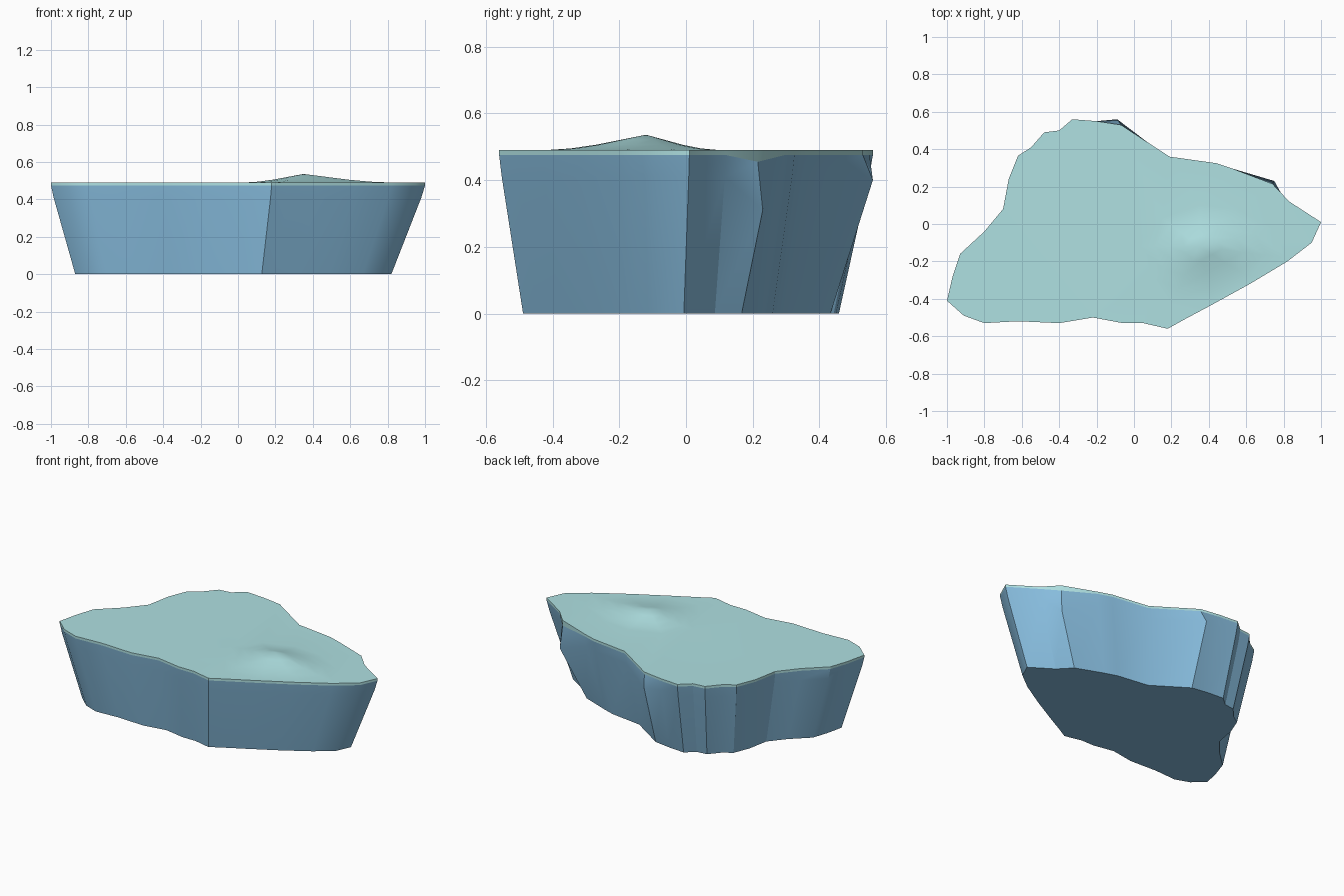
import bpy, bmesh

if "Cube" in bpy.data.objects:
    bpy.data.objects.remove(bpy.data.objects["Cube"])

# Outline of the top, counter-clockwise seen from above
OUTLINE = [(-1, -.41), (-.91, -.49), (-.8, -.53), (-.62, -.52), (-.4, -.53), (-.22, -.5),
           (-.06, -.53), (.05, -.53), (.18, -.56), (.27, -.51), (.42, -.43), (.62, -.32),
           (.82, -.2), (.95, -.1), (1, .01), (.83, .12), (.74, .215), (.53, .295),
           (.44, .325), (.19, .36), (-.07, .53), (-.2, .55), (-.33, .56), (-.4, .5),
           (-.48, .49), (-.55, .41), (-.62, .365), (-.67, .24), (-.7, .08), (-.8, -.04),
           (-.93, -.16), (-.97, -.28)]
# Foot of the low mound
MOUND = [(.03, -.12), (.1, -.29), (.2, -.42), (.42, -.4), (.62, -.29), (.82, -.18),
         (.75, -.03), (.55, .08), (.35, .1), (.15, .03)]
PEAK = (.35, -.12)


def ring(bm, scale, z, special=None):
    """Outline shrunk toward the base centre, with optional displaced corners."""
    shift = (1 - scale) / .155
    pts = [(x * scale - .025 * shift, y * scale - .015 * shift, z) for x, y in OUTLINE]
    for i, p in (special or {}).items():
        pts[i] = p
    return [bm.verts.new(p) for p in pts]


def bridge(bm, a, b):
    n = len(a)
    for i in range(n):
        j = (i + 1) % n
        bm.faces.new((a[i], a[j], b[j], b[i]))


def finish(bm, name, color):
    bm.normal_update()
    mesh = bpy.data.meshes.new(name)
    bm.to_mesh(mesh)
    bm.free()
    obj = bpy.data.objects.new(name, mesh)
    bpy.context.collection.objects.link(obj)
    mat = bpy.data.materials.new(name)
    mat.diffuse_color = color
    mat.use_nodes = True
    mat.node_tree.nodes["Principled BSDF"].inputs["Base Color"].default_value = mat.diffuse_color
    mesh.materials.append(mat)
    bpy.ops.object.select_all(action='DESELECT')
    obj.select_set(True)
    bpy.context.view_layer.objects.active = obj
    bpy.ops.object.shade_smooth_by_angle(angle=0.5)


RIM = {16: (.74, .215, .455)}  # dip in the colour border

# Rock body with two bulging back corners
bm = bmesh.new()
rings = [ring(bm, .845, 0),
         ring(bm, .983, .41, {16: (.75, .23, .31), 20: (-.09, .56, .4)}),
         ring(bm, 1, .475, RIM)]
for a, b in zip(rings, rings[1:]):
    bridge(bm, a, b)
bm.faces.new(rings[0][::-1])
finish(bm, "rock_body", (.24, .5, .72, 1))

# Pale top layer: thin rim, flat ground and low mound
bm = bmesh.new()
low, top = ring(bm, 1, .475, RIM), ring(bm, 1, .49)
bridge(bm, low, top)
levels = []
for t, h in ((1, 0), (.75, .005), (.5, .016), (.25, .031)):
    levels.append([bm.verts.new((PEAK[0] + (x - PEAK[0]) * t,
                                 PEAK[1] + (y - PEAK[1]) * t, .49 + h)) for x, y in MOUND])
for a, b in zip(levels, levels[1:]):
    bridge(bm, a, b)
tip = bm.verts.new((*PEAK, .536))
inner = levels[-1]
for i in range(len(inner)):
    bm.faces.new((inner[i], inner[(i + 1) % len(inner)], tip))
edges = [bm.edges.get((r[i - 1], r[i])) for r in (top, levels[0]) for i in range(len(r))]
bmesh.ops.triangle_fill(bm, use_beauty=True, use_dissolve=False, edges=edges, normal=(0, 0, 1))
bm.normal_update()
bmesh.ops.reverse_faces(bm, faces=[f for f in bm.faces if f.normal.z < -.5])
finish(bm, "pale_top", (.43, .75, .76, 1))
